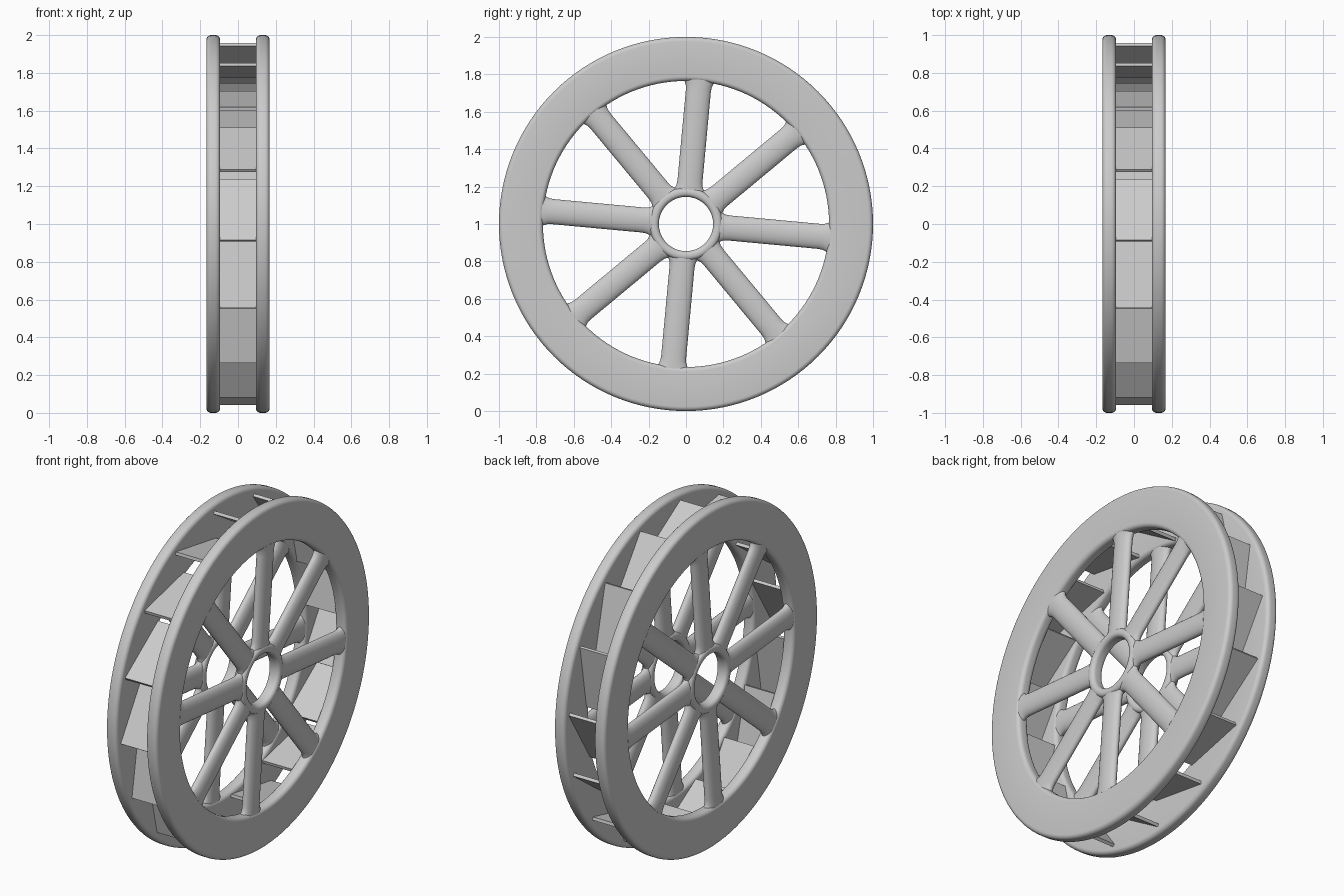
import bpy, bmesh
from math import sin, cos, pi, radians

if "Cube" in bpy.data.objects:
    bpy.data.objects.remove(bpy.data.objects["Cube"])

CX = 0.131         # x centre of each side wheel
HALF = 0.036       # half thickness of each side wheel
PHASE = radians(5.3)


def place(r, a, x):
    """Point at radius r, angle a clockwise from straight up (seen from +x)."""
    return (x, r * sin(a), 1 + r * cos(a))


def finish(name, bm, mirror=True, angle=35):
    bmesh.ops.recalc_face_normals(bm, faces=bm.faces)
    me = bpy.data.meshes.new(name)
    bm.to_mesh(me)
    bm.free()
    ob = bpy.data.objects.new(name, me)
    bpy.context.collection.objects.link(ob)
    if mirror:
        mod = ob.modifiers.new("Mirror", 'MIRROR')
        mod.use_mirror_merge = False
    bpy.ops.object.select_all(action='DESELECT')
    ob.select_set(True)
    bpy.context.view_layer.objects.active = ob
    if angle:
        bpy.ops.object.shade_smooth_by_angle(angle=radians(angle))
    return ob


def rounded_profile(r0, r1, half, fillet, steps=5):
    """Rounded rectangle in (radius, x)."""
    pts = []
    corners = [(r1 - fillet, CX + half - fillet), (r0 + fillet, CX + half - fillet),
               (r0 + fillet, CX - half + fillet), (r1 - fillet, CX - half + fillet)]
    for q, (r, x) in enumerate(corners):
        for i in range(steps + 1):
            t = q * pi / 2 + i / steps * pi / 2
            pts.append((r + fillet * cos(t), x + fillet * sin(t)))
    return pts


def skin(bm, loops, closed):
    n = len(loops[0])
    for i in range(len(loops) if closed else len(loops) - 1):
        a, b = loops[i], loops[(i + 1) % len(loops)]
        for j in range(n):
            k = (j + 1) % n
            bm.faces.new((a[j], a[k], b[k], b[j]))
    if not closed:
        bm.faces.new(loops[0])
        bm.faces.new(loops[-1])


def ring(name, profile, segments):
    bm = bmesh.new()
    loops = [[bm.verts.new(place(r, 2 * pi * s / segments, x)) for r, x in profile]
             for s in range(segments)]
    skin(bm, loops, True)
    return finish(name, bm)


# rims and hubs
ring("rim", rounded_profile(0.765, 1.0, HALF, 0.024), 128)
ring("hub", rounded_profile(0.145, 0.195, HALF, 0.022), 64)

# eight oval spokes per side, flared where they meet hub and rim
bm = bmesh.new()
stations = [(0.175, 0.088), (0.19, 0.077), (0.205, 0.070), (0.23, 0.067),
            (0.715, 0.067), (0.74, 0.070), (0.757, 0.077), (0.775, 0.090)]
for k in range(8):
    a = PHASE + k * pi / 4
    loops = []
    for r, w in stations:
        loop = []
        for j in range(24):
            t = 2 * pi * j / 24
            s = w * cos(t)
            loop.append(bm.verts.new((CX + 0.033 * sin(t),
                                      r * sin(a) + s * cos(a),
                                      1 + r * cos(a) - s * sin(a))))
        loops.append(loop)
    skin(bm, loops, False)
finish("spokes", bm)

# sixteen slanted paddles: outer tip leans inward to below the next tip
bm = bmesh.new()
pitch = pi / 8
for k in range(16):
    a = -PHASE + k * pitch
    _, y0, z0 = place(0.955, a, 0)
    _, y1, z1 = place(0.787, a + pitch, 0)
    length = ((y1 - y0) ** 2 + (z1 - z0) ** 2) ** 0.5
    ny, nz = -(z1 - z0) / length * 0.009, (y1 - y0) / length * 0.009
    loops = []
    for x in (-0.105, 0.105):
        loops.append([bm.verts.new((x, y0 + ny, z0 + nz)), bm.verts.new((x, y1 + ny, z1 + nz)),
                      bm.verts.new((x, y1 - ny, z1 - nz)), bm.verts.new((x, y0 - ny, z0 - nz))])
    skin(bm, loops, False)
finish("paddles", bm, mirror=False, angle=None)
